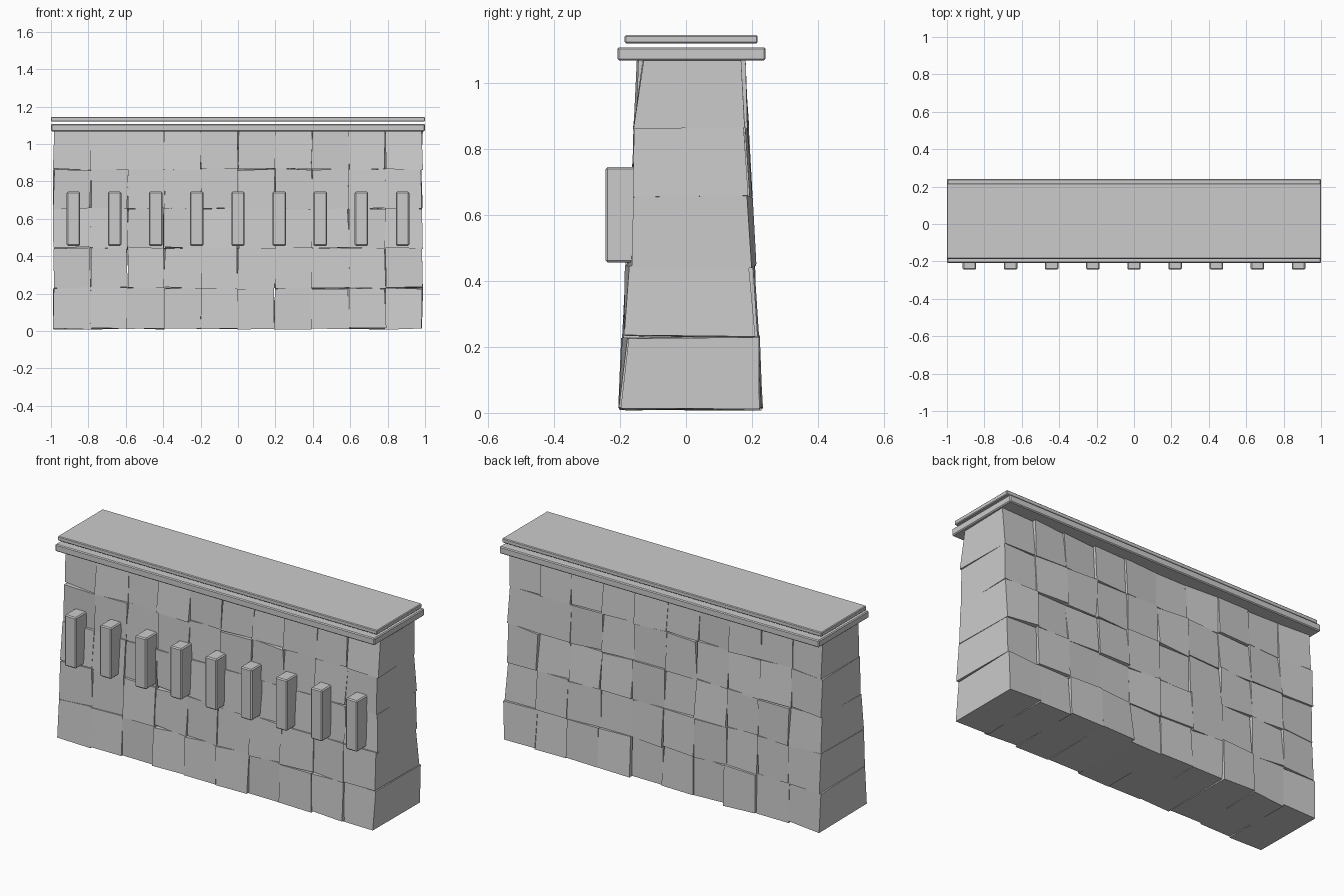
import bpy, bmesh, random
from mathutils import Vector

if "Cube" in bpy.data.objects:
    bpy.data.objects.remove(bpy.data.objects["Cube"])

random.seed(7)
stone = bpy.data.materials.new("light_grey_stone")
stone.diffuse_color = (0.6, 0.6, 0.6, 1)
stone.use_nodes = True
stone.node_tree.nodes["Principled BSDF"].inputs["Base Color"].default_value = stone.diffuse_color


def finish(name, bm):
    bmesh.ops.recalc_face_normals(bm, faces=bm.faces)
    me = bpy.data.meshes.new(name)
    bm.to_mesh(me)
    bm.free()
    me.materials.append(stone)
    ob = bpy.data.objects.new(name, me)
    bpy.context.collection.objects.link(ob)
    return ob


def box(name, lo, hi, bevel):
    lo, hi = Vector(lo), Vector(hi)
    bm = bmesh.new()
    bmesh.ops.create_cube(bm, size=1)
    for v in bm.verts:
        v.co = (lo + hi) / 2 + v.co * (hi - lo)
    bmesh.ops.bevel(bm, geom=bm.edges[:], offset=bevel, segments=1,
                    affect='EDGES')
    return finish(name, bm)


# wall: rough full-depth blocks, tapering towards the top
COLS, ROWS = 10, 5
LEVELS = [0.013, 0.23, 0.445, 0.655, 0.865, 1.078]
FRONT = [-0.193, -0.183, -0.172, -0.160, -0.148, -0.137]
BACK = [0.220, 0.211, 0.200, 0.189, 0.178, 0.167]


def jitter(a):
    return random.uniform(-a, a)


bm = bmesh.new()
for r in range(ROWS):
    for c in range(COLS):
        cube = bmesh.ops.create_cube(bm, size=1)["verts"]
        push = jitter(0.004)
        for v in cube:
            i = c + (v.co.x > 0)
            k = r + (v.co.z > 0)
            y = BACK[k] if v.co.y > 0 else FRONT[k]
            x = -0.985 + i * 0.197 + jitter(0.006)
            z = LEVELS[k] + jitter(0.006)
            v.co = (x, y + push + jitter(0.011), max(z, 0.0))
finish("wall_blocks", bm)

# coping: two thin slabs with a small gap between them
box("lower_coping_slab", (-1, -0.208, 1.068), (1, 0.241, 1.108), 0.005)
box("upper_coping_slab", (-1, -0.186, 1.120), (1, 0.217, 1.145), 0.004)

# row of upright blocks on the front
for n in range(9):
    x = -0.88 + 0.22 * n
    box(f"front_block_{n + 1}", (x - 0.036, -0.244, 0.456),
        (x + 0.036, -0.10, 0.745), 0.006)
